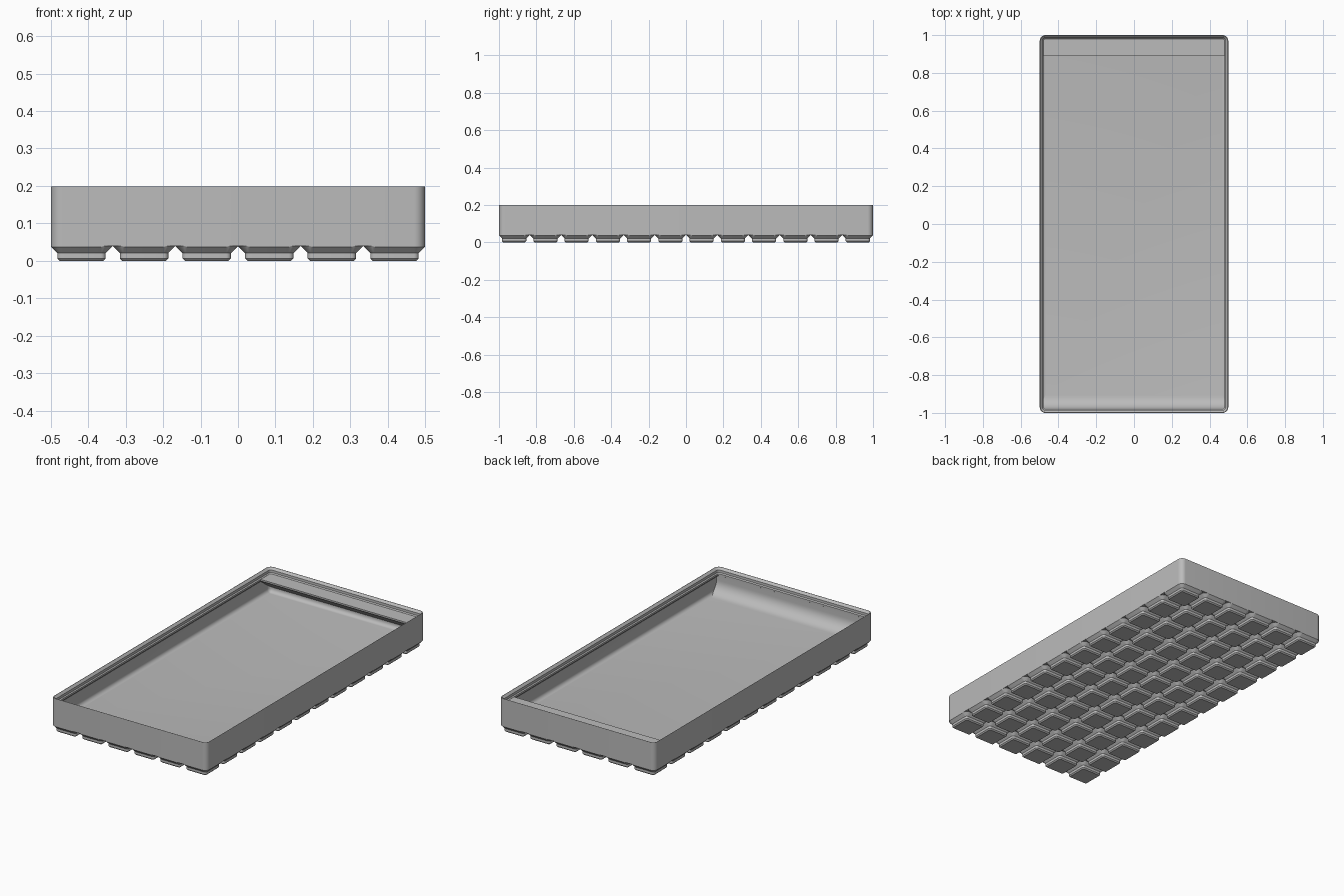
import bpy, bmesh, math

old = bpy.data.objects.get("Cube")
if old:
    bpy.data.objects.remove(old, do_unlink=True)

S = 2 / 251.5            # millimetres to scene units
HX, HY = 62.75, 125.75   # half width and half length
PITCH = 21               # foot spacing
FLOOR, WALL, LIP = 7, 0.95, 2.6

grey = bpy.data.materials.new("plain grey")
grey.use_nodes = True
COLOUR = (0.5, 0.5, 0.5, 1)
grey.diffuse_color = COLOUR
grey.node_tree.nodes["Principled BSDF"].inputs["Base Color"].default_value = COLOUR


def rounded_rect(hx, hy, r, z, steps=8):
    """Points of a rounded rectangle, counter-clockwise."""
    pts = []
    for k, (sx, sy) in enumerate([(1, 1), (-1, 1), (-1, -1), (1, -1)]):
        for i in range(steps + 1):
            a = (k + i / steps) * math.pi / 2
            pts.append((sx * (hx - r) + r * math.cos(a),
                        sy * (hy - r) + r * math.sin(a), z))
    return pts


def loft(bm, rings, cap_first=True, cap_last=True):
    """Join point rings with quads."""
    vs = [[bm.verts.new(p) for p in ring] for ring in rings]
    n = len(vs[0])
    for a, b in zip(vs, vs[1:]):
        for i in range(n):
            j = (i + 1) % n
            bm.faces.new((a[i], a[j], b[j], b[i]))
    if cap_first:
        bm.faces.new(vs[0][::-1])
    if cap_last:
        bm.faces.new(vs[-1])


def finish(name, bm, recalc=True):
    if recalc:
        bmesh.ops.recalc_face_normals(bm, faces=bm.faces)
    bmesh.ops.scale(bm, vec=(S, S, S), verts=bm.verts)
    mesh = bpy.data.meshes.new(name)
    bm.to_mesh(mesh)
    bm.free()
    ob = bpy.data.objects.new(name, mesh)
    bpy.context.collection.objects.link(ob)
    mesh.materials.append(grey)
    bpy.ops.object.select_all(action="DESELECT")
    ob.select_set(True)
    bpy.context.view_layer.objects.active = ob
    bpy.ops.object.shade_smooth_by_angle(angle=math.radians(30))
    return ob


# Tray shell: outer wall, stacking lip, inner wall, floor fillet as (inset, z)
fillet = 2.8
profile = [(0, 5), (0, 24.8), (0.15, 25.05), (0.4, 25.05), (1.9, 23.5), (1.9, 21.7),
           (LIP, 21), (LIP, 19.8), (WALL, 18.15)]
for i in range(7):
    a = i / 6 * math.pi / 2
    profile.append((WALL + fillet * (1 - math.cos(a)), FLOOR + fillet * (1 - math.sin(a))))
bm = bmesh.new()
loft(bm, [rounded_rect(HX - d, HY - d, max(3.75 - d, 0.02), z) for d, z in profile])
finish("tray_shell", bm)

# Feet: stepped pads that meet just under the tray
foot_profile = [(2.95, 0), (2.15, 0.8), (2.15, 2.6), (0, 4.75), (-0.25, 5)]


def keep_inside(x, y):
    """Hold a point within the rounded outline of the tray."""
    cx, cy = HX - 3.75, HY - 3.75
    dx, dy = abs(x) - cx, abs(y) - cy
    if dx > 0 and dy > 0:
        k = min(1, 3.75 / math.hypot(dx, dy))
        return math.copysign(cx + dx * k, x), math.copysign(cy + dy * k, y)
    return max(-HX, min(HX, x)), max(-HY, min(HY, y))


bm = bmesh.new()
for ix in range(6):
    for iy in range(12):
        ox, oy = (ix - 2.5) * PITCH, (iy - 5.5) * PITCH
        rings = []
        for d, z in foot_profile:
            ring = rounded_rect(10.25 - d, 10.25 - d, 3.75 - d, z, 6)
            rings.append([(*keep_inside(x + ox, y + oy), z) for x, y, z in ring])
        loft(bm, rings, cap_last=False)
finish("feet", bm, recalc=False)


def cross_bar(name, side, section):
    """Bar across the tray; its back edge tucks into the wall and round corners."""
    bm = bmesh.new()
    rings = []
    for x, back in [(-61.85, 1.4), (-59.5, 0.7), (59.5, 0.7), (61.85, 1.4)]:
        rings.append([(x, side * (HY - d), z) for d, z in section(back)])
    loft(bm, rings)
    finish(name, bm)


# Label ledge along the back wall
def ledge_section(back):
    edge = 13.75
    drop = (edge - back) * math.tan(math.radians(36))
    return [(back, 20.98), (edge, 20.98), (edge, 19.8), (back, 19.8 - drop)]


# Curved scoop along the front wall
def scoop_section(back):
    r, face = 9, LIP - 0.02
    arc = [(face + r * (1 - math.cos(a)), FLOOR + r * (1 - math.sin(a)))
           for a in (i / 10 * math.pi / 2 for i in range(11))]
    return [(back, 20.9), (face, 20.9)] + arc + [(face + r, 6.8), (back, 6.8)]


cross_bar("label_ledge", 1, ledge_section)
cross_bar("front_scoop", -1, scoop_section)
